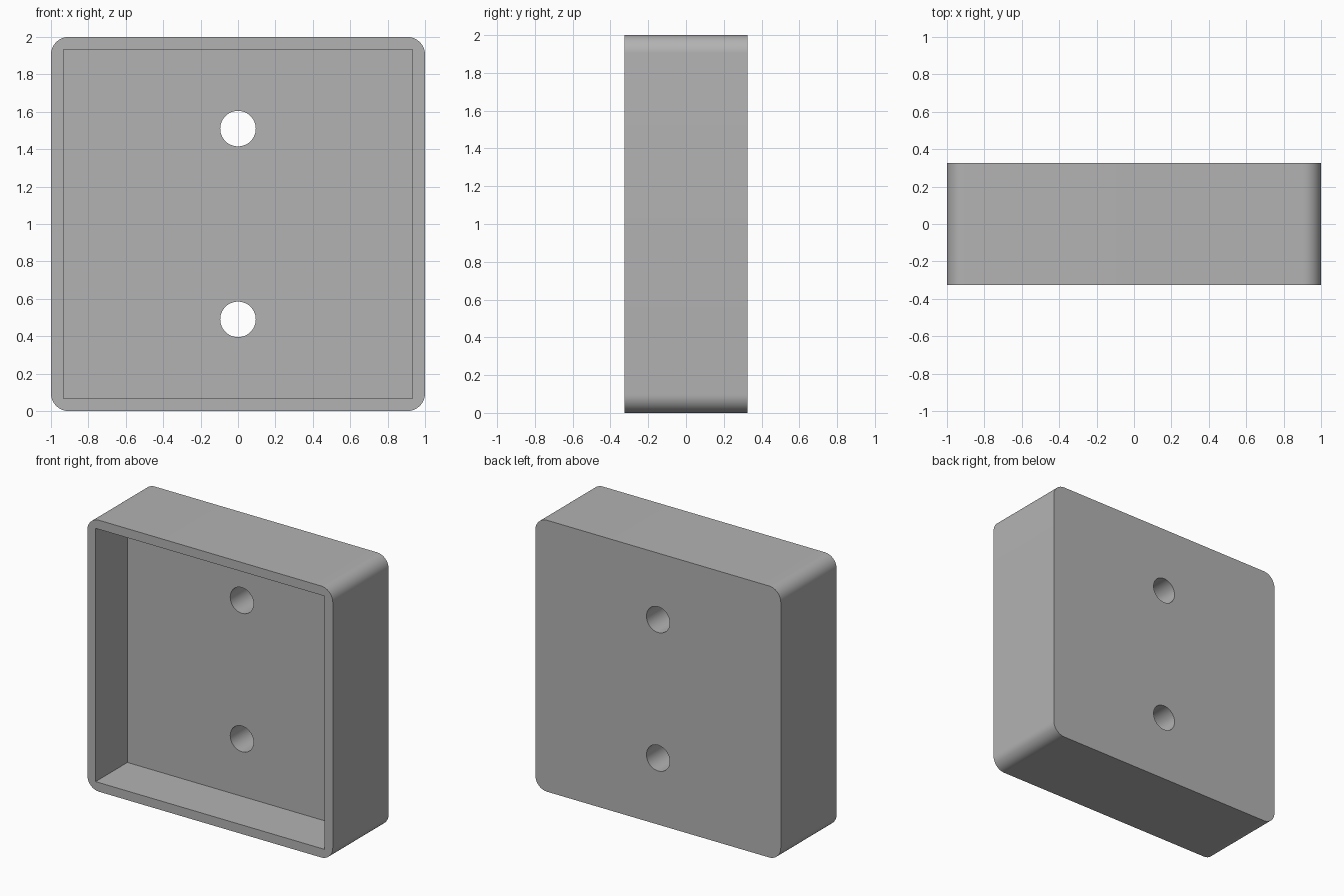
import bpy
import math

default = bpy.data.objects.get("Cube")
if default:
    bpy.data.objects.remove(default, do_unlink=True)

SIZE = 2.0
DEPTH = 0.65
CORNER = 0.095
INNER = 1.866
RECESS = 0.37
HOLE_RADIUS = 0.095
HOLE_OFFSET = 0.51

grey = bpy.data.materials.new("grey plastic")
grey.use_nodes = True
colour = (0.45, 0.45, 0.45, 1)
grey.diffuse_color = colour
grey.node_tree.nodes["Principled BSDF"].inputs["Base Color"].default_value = colour


def box(name, size, location):
    bpy.ops.mesh.primitive_cube_add(size=1, location=location)
    obj = bpy.context.object
    obj.name = name
    obj.scale = size
    bpy.ops.object.transform_apply(location=False, rotation=False, scale=True)
    obj.data.materials.append(grey)
    return obj


def apply_modifier(obj, mod):
    bpy.context.view_layer.objects.active = obj
    bpy.ops.object.modifier_apply(modifier=mod.name)


def cut(target, cutter):
    mod = target.modifiers.new("cut", 'BOOLEAN')
    mod.operation = 'DIFFERENCE'
    mod.solver = 'EXACT'
    mod.object = cutter
    apply_modifier(target, mod)
    bpy.data.objects.remove(cutter, do_unlink=True)


# Block with its four front-to-back edges rounded
housing = box("box_housing", (SIZE, DEPTH, SIZE), (0, 0, SIZE / 2))
weights = housing.data.attributes.new("bevel_weight_edge", 'FLOAT', 'EDGE')
for edge in housing.data.edges:
    a, b = (housing.data.vertices[i].co for i in edge.vertices)
    weights.data[edge.index].value = float(abs(a.y - b.y) > 0.1)
bevel = housing.modifiers.new("rounded corners", 'BEVEL')
bevel.limit_method = 'WEIGHT'
bevel.width = CORNER
bevel.segments = 12
apply_modifier(housing, bevel)

# Square recess open to the front
front = -DEPTH / 2
cut(housing, box("recess_cutter", (INNER, RECESS * 2, INNER), (0, front, SIZE / 2)))

# Two screw holes through the back wall
for side in (-1, 1):
    bpy.ops.mesh.primitive_cylinder_add(
        vertices=48, radius=HOLE_RADIUS, depth=DEPTH * 2,
        location=(0, 0, SIZE / 2 + side * HOLE_OFFSET),
        rotation=(math.pi / 2, 0, 0))
    hole = bpy.context.object
    hole.data.materials.append(grey)
    cut(housing, hole)

# Single material and smooth rounded surfaces with sharp rims
housing.data.materials.clear()
housing.data.materials.append(grey)
bpy.ops.object.select_all(action='DESELECT')
housing.select_set(True)
bpy.context.view_layer.objects.active = housing
bpy.ops.object.shade_smooth_by_angle(angle=math.radians(30))
